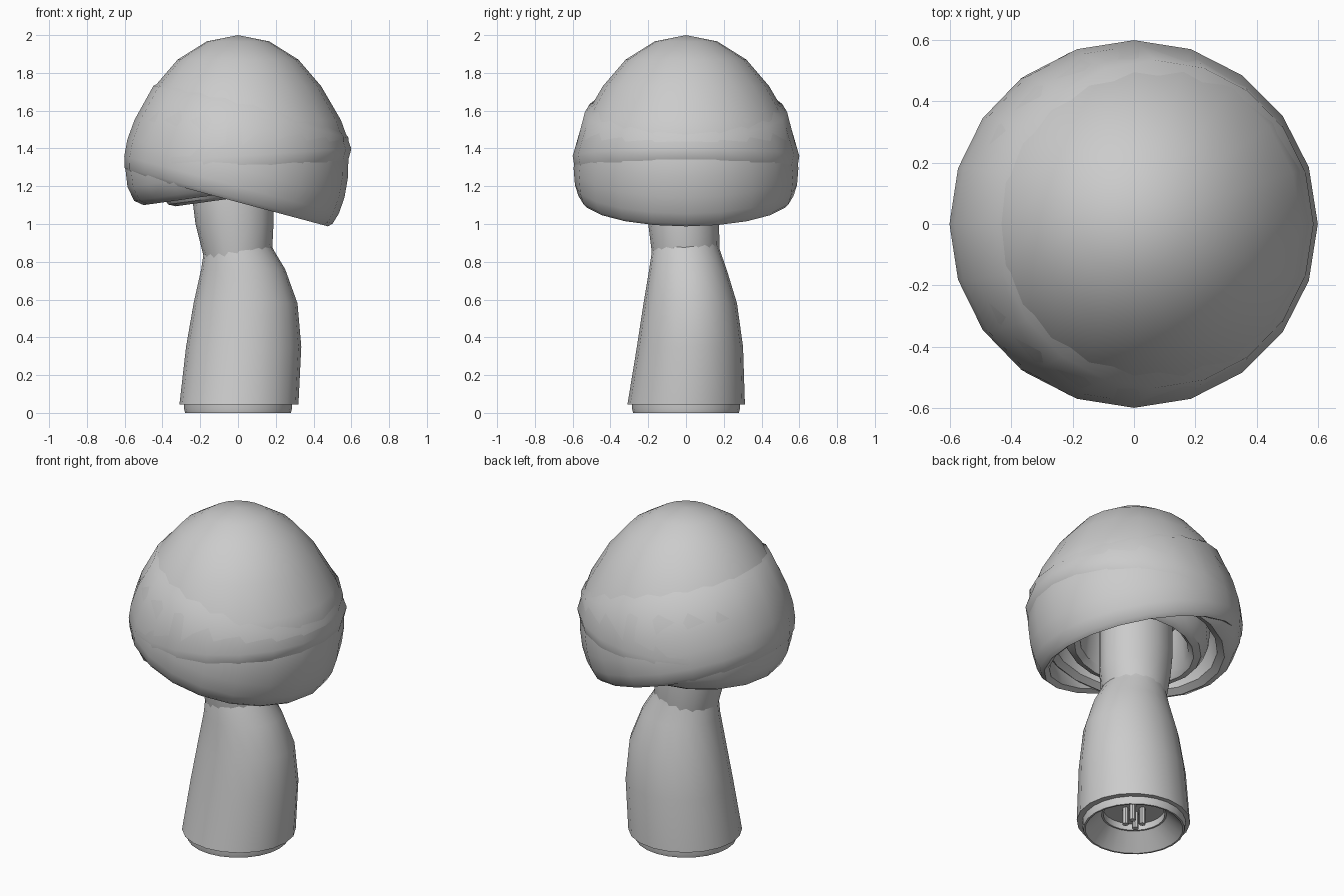
import bpy, bmesh, math
from mathutils import Matrix, Vector

if "Cube" in bpy.data.objects:
    bpy.data.objects.remove(bpy.data.objects["Cube"])


def loft(name, rings, sides=20, shape=None, angle=40):
    """Skin elliptical rings (x0, x1, y0, y1, z); shape may move each point."""
    bm = bmesh.new()
    loops = []
    for x0, x1, y0, y1, z in rings:
        loop = []
        for i in range(sides):
            a = 2 * math.pi * i / sides
            p = Vector(((x0 + x1) / 2 + (x1 - x0) / 2 * math.cos(a),
                        (y0 + y1) / 2 + (y1 - y0) / 2 * math.sin(a), z))
            loop.append(bm.verts.new(shape(p) if shape else p))
        loops.append(loop)
    for a, b in zip(loops, loops[1:]):
        for i in range(sides):
            j = (i + 1) % sides
            bm.faces.new((a[i], a[j], b[j], b[i]))
    bmesh.ops.remove_doubles(bm, verts=bm.verts, dist=0.0005)
    bmesh.ops.recalc_face_normals(bm, faces=bm.faces)
    mesh = bpy.data.meshes.new(name)
    bm.to_mesh(mesh)
    bm.free()
    ob = bpy.data.objects.new(name, mesh)
    bpy.context.collection.objects.link(ob)
    bpy.ops.object.select_all(action='DESELECT')
    ob.select_set(True)
    bpy.context.view_layer.objects.active = ob
    bpy.ops.object.shade_smooth_by_angle(angle=math.radians(angle))
    return ob


def lathe(name, profile, **kw):
    return loft(name, [(-r, r, -r, r, z) for r, z in profile], **kw)


def lean(p):
    """Slope the lower edge of the inner layers up towards +x."""
    k = min(1, max(0, (1.45 - p.z) / 0.2))
    return Vector((p.x, p.y, p.z + 0.14 * k * p.x))


# Main dome: outer surface, lip, hollow underside
lathe("cap_dome", [(0, 2.0), (0.165, 1.967), (0.32, 1.87), (0.44, 1.73), (0.545, 1.55),
                   (0.6, 1.36), (0.585, 1.27), (0.55, 1.2), (0.5, 1.17), (0.46, 1.19),
                   (0.45, 1.3), (0.36, 1.38), (0, 1.42)], shape=lean)

# Smaller nested layer under the dome
lathe("cap_inner_layer", [(0.43, 1.38), (0.41, 1.22), (0.37, 1.155), (0.33, 1.14),
                          (0.3, 1.17), (0.28, 1.38)], shape=lean)

# Tilted skirt wrapped round the dome, lower on the +x side
tilt = Matrix.Translation((-0.055, 0, 1.13)) @ Matrix.Rotation(math.radians(15), 4, 'Y')
lathe("cap_skirt", [(0.36, 0.62), (0.535, 0.48), (0.585, 0.28), (0.595, 0.17), (0.588, 0.08),
                    (0.57, 0.02), (0.55, 0), (0.52, 0.015), (0.51, 0.06), (0.53, 0.18),
                    (0.5, 0.36), (0.34, 0.5)], shape=lambda p: tilt @ p)

# Lower stem, bulging towards +x and +y, with open recessed underside
loft("stem", [(-0.17, 0.17, -0.17, 0.17, 0.9), (-0.18, 0.19, -0.18, 0.18, 0.86),
              (-0.195, 0.25, -0.195, 0.215, 0.76), (-0.235, 0.315, -0.225, 0.27, 0.58),
              (-0.275, 0.335, -0.26, 0.302, 0.35), (-0.31, 0.32, -0.31, 0.312, 0.045),
              (-0.28, 0.28, -0.28, 0.28, 0.045)])

# Neck running up into the cap
loft("neck", [(-0.17, 0.16, -0.17, 0.165, 0.78), (-0.185, 0.18, -0.18, 0.178, 0.84),
              (-0.225, 0.188, -0.2, 0.175, 1.0), (-0.24, 0.19, -0.2, 0.175, 1.12),
              (-0.24, 0.19, -0.2, 0.175, 1.45)], sides=16)

# Base ring with conical recess
lathe("base_ring", [(0.285, 0.06), (0.285, 0.02), (0.28, 0.0), (0.27, 0.0),
                    (0.18, 0.09), (0.17, 0.09), (0.17, 0.13), (0, 0.13)], sides=24)

# Small pegs hanging in the recess
for n, (x, y) in enumerate([(-0.035, -0.03), (0.035, -0.03), (-0.035, 0.03), (0.035, 0.03)]):
    lathe("base_peg_%d" % (n + 1), [(0.018, 0.14), (0.018, 0.03), (0, 0.03)], sides=8,
          shape=lambda p, x=x, y=y: p + Vector((x, y, 0)))
